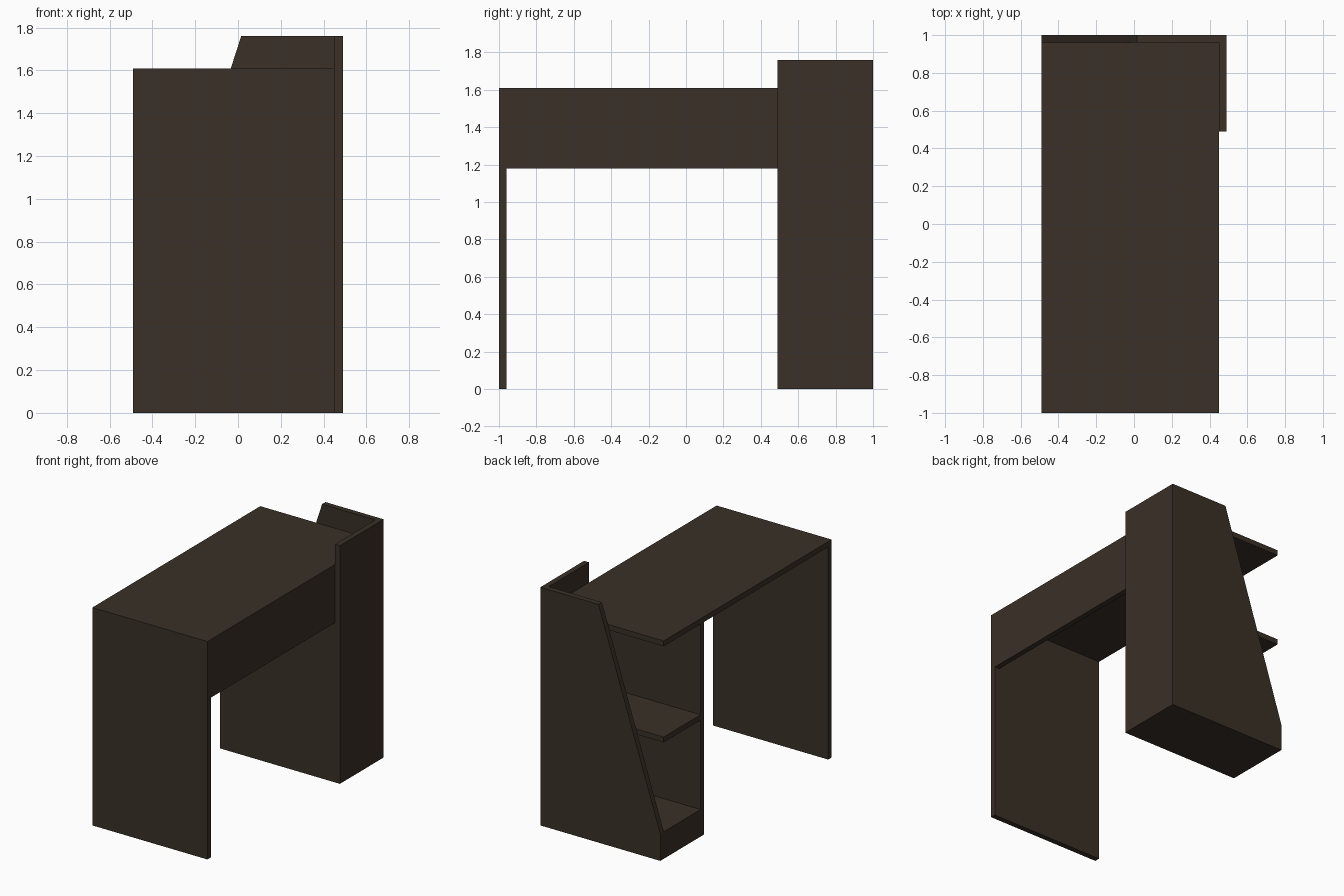
import bpy

if "Cube" in bpy.data.objects:
    bpy.data.objects.remove(bpy.data.objects["Cube"])

T = 0.04                                   # board thickness

wood = bpy.data.materials.new("dark brown wood")
wood.diffuse_color = (0.042, 0.030, 0.020, 1)
wood.use_nodes = True
wood.node_tree.nodes["Principled BSDF"].inputs["Base Color"].default_value = wood.diffuse_color


def prism(name, profile, y0, y1):
    """Extrude an x-z outline from y0 to y1."""
    n = len(profile)
    verts = [(x, y, z) for y in (y0, y1) for x, z in profile]
    faces = [list(range(n)), list(range(2 * n - 1, n - 1, -1))]
    faces += [[(i + 1) % n, i, n + i, n + (i + 1) % n] for i in range(n)]
    mesh = bpy.data.meshes.new(name)
    mesh.from_pydata(verts, [], faces)
    mesh.materials.append(wood)
    obj = bpy.data.objects.new(name, mesh)
    bpy.context.collection.objects.link(obj)
    return obj


def board(name, x0, x1, y0, y1, z0, z1):
    return prism(name, [(x0, z0), (x1, z0), (x1, z1), (x0, z1)], y0, y1)


L, R = -0.49, 0.45                         # desk edges in x
TOP = 1.61                                 # desk surface height

# Desk: leg panel, top and rear modesty panel
board("leg_panel", L, R, -1, -1 + T, 0, TOP)
board("desk_top", L, R, -1 + T, 1 - T, TOP - T, TOP)
board("modesty_panel", R - T, R, -1 + T, 0.49, 1.18, TOP - T)

# Shelf tower: inner side, back, sloped outer side
board("tower_inner_side", L, R, 0.49, 0.49 + T, 0, TOP - T)
board("tower_back", R, R + T, 0.49, 1 - T, 0, 1.76)
prism("tower_outer_side",
      [(L, 0), (R + T, 0), (R + T, 1.76), (0.015, 1.76), (L, 0.2)], 1 - T, 1)

# Plinth and middle shelf
board("tower_plinth", L, R, 0.49 + T, 1 - T, 0, 0.2)
board("tower_shelf", L, R, 0.49 + T, 1 - T, 0.86, 0.86 + T)
